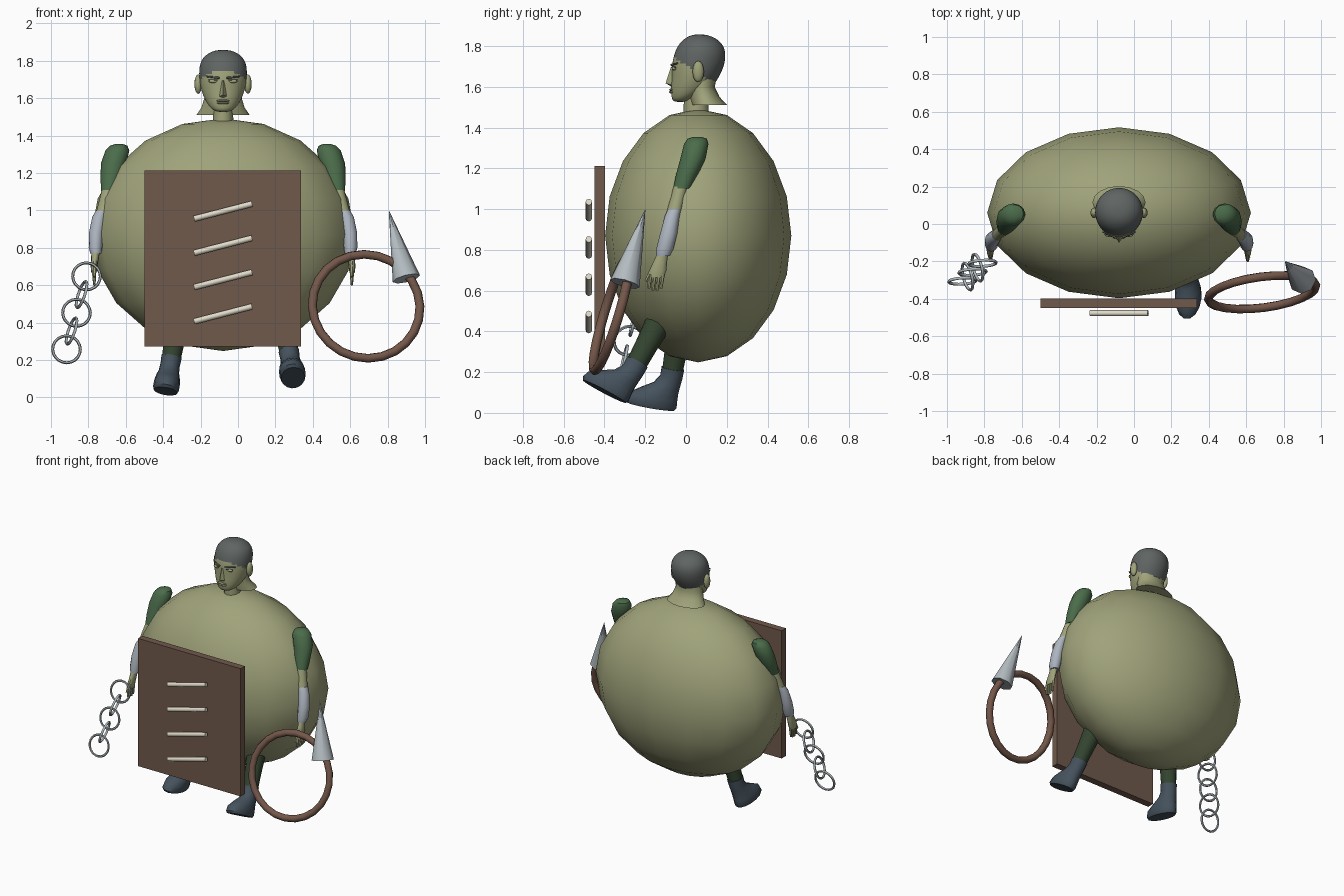
import bpy, bmesh, math
from mathutils import Vector, Matrix

if "Cube" in bpy.data.objects:
    bpy.data.objects.remove(bpy.data.objects["Cube"])

CX = -0.08  # centre line of the figure


def material(name, r, g, b):
    m = bpy.data.materials.new(name)
    m.use_nodes = True
    m.diffuse_color = (r, g, b, 1)
    m.node_tree.nodes["Principled BSDF"].inputs["Base Color"].default_value = (r, g, b, 1)
    return m


SKIN = material("olive skin", .35, .365, .195)
HAIR = material("grey hair", .115, .13, .125)
WOOD = material("brown wood", .16, .1, .072)
LEATHER = material("brown leather", .175, .095, .068)
BONE = material("pale bone", .74, .7, .58)
SLEEVE = material("green sleeve", .07, .15, .07)
CUFF = material("pale grey cuff", .42, .46, .52)
CLOTH = material("dark green cloth", .035, .06, .03)
BOOT = material("slate boot", .06, .085, .11)
STEEL = material("steel", .45, .5, .53)


def finish(name, bm, mat, matrix=None, angle=40):
    if matrix is not None:
        bm.transform(matrix)
    bmesh.ops.recalc_face_normals(bm, faces=bm.faces)
    mesh = bpy.data.meshes.new(name)
    bm.to_mesh(mesh)
    bm.free()
    mesh.materials.append(mat)
    ob = bpy.data.objects.new(name, mesh)
    bpy.context.collection.objects.link(ob)
    bpy.ops.object.select_all(action='DESELECT')
    ob.select_set(True)
    bpy.context.view_layer.objects.active = ob
    bpy.ops.object.shade_smooth_by_angle(angle=math.radians(angle))
    return ob


def loft(name, rings, mat, sides=12, matrix=None, angle=40):
    """Stack of level ellipses (x, y, z, rx, ry), capped at both ends."""
    bm = bmesh.new()
    loops = []
    for x, y, z, rx, ry in rings:
        loops.append([bm.verts.new((x + rx * math.cos(a), y + ry * math.sin(a), z))
                      for a in (math.tau * i / sides for i in range(sides))])
    for low, high in zip(loops, loops[1:]):
        for i in range(sides):
            j = (i + 1) % sides
            bm.faces.new((low[i], low[j], high[j], high[i]))
    bm.faces.new(loops[0])
    bm.faces.new(loops[-1])
    return finish(name, bm, mat, matrix, angle)


def limb(name, a, b, ra, rb, mat, sides=8, angle=50):
    """Tapered cylinder from a to b."""
    a, b = Vector(a), Vector(b)
    d = b - a
    m = Matrix.Translation(a) @ d.to_track_quat('Z', 'Y').to_matrix().to_4x4()
    return loft(name, [(0, 0, 0, ra, ra), (0, 0, d.length, rb, rb)], mat, sides, m, angle)


def ball(name, centre, size, mat, segs=12, rings=8, angle=60):
    bm = bmesh.new()
    bmesh.ops.create_uvsphere(bm, u_segments=segs, v_segments=rings, radius=1)
    m = Matrix.Translation(centre) @ Matrix.Diagonal((*size, 1))
    return finish(name, bm, mat, m, angle)


def torus(name, centre, normal, major, minor, mat, segs=24, sides=8):
    bm = bmesh.new()
    rows = []
    for i in range(segs):
        a = math.tau * i / segs
        rows.append([])
        for k in range(sides):
            b = math.tau * k / sides
            r = major + minor * math.cos(b)
            rows[-1].append(bm.verts.new((r * math.cos(a), r * math.sin(a), minor * math.sin(b))))
    for i in range(segs):
        n = rows[(i + 1) % segs]
        for k in range(sides):
            j = (k + 1) % sides
            bm.faces.new((rows[i][k], n[k], n[j], rows[i][j]))
    q = Vector(normal).to_track_quat('Z', 'Y')
    return finish(name, bm, mat, Matrix.Translation(centre) @ q.to_matrix().to_4x4(), 60)


def hull(name, points, mat):
    bm = bmesh.new()
    for p in points:
        bm.verts.new(p)
    bmesh.ops.convex_hull(bm, input=bm.verts)
    return finish(name, bm, mat, angle=50)


# Round body
ball("body", (CX, .06, .87), (.705, .457, .622), SKIN, 16, 10)

# Head: z, front y, back y, half width
skull = [(1.525, -.06, 0, .035), (1.545, -.073, .05, .068), (1.59, -.077, .13, .1),
         (1.65, -.072, .165, .122), (1.7, -.074, .19, .13), (1.76, -.062, .2, .132),
         (1.81, -.04, .185, .118), (1.845, .0, .14, .075), (1.858, .04, .09, .03)]
head = loft("head", [(CX, (f + b) / 2, z, w, (b - f) / 2) for z, f, b, w in skull], SKIN, 16)
head.modifiers.new("smooth", 'SUBSURF').levels = 2
bpy.ops.object.modifier_apply(modifier="smooth")
head.data.materials.append(HAIR)
for p in head.data.polygons:
    p.material_index = int(p.center.z > 1.705 - .65 * p.center.y)

# Neck and the flared nape
loft("neck", [(CX, .05, 1.44, .056, .062), (CX, .05, 1.6, .052, .06)], SKIN)
loft("nape", [(CX, .115, 1.51, .142, .088), (CX, .09, 1.55, .115, .075),
              (CX, .075, 1.6, .1, .066), (CX, .08, 1.67, .105, .075)], SKIN, 16)

# Face
hull("nose", [(CX, -.075, 1.695), (CX, -.1, 1.618), (CX, -.07, 1.6), (CX - .025, -.062, 1.607),
              (CX + .025, -.062, 1.607), (CX - .014, -.055, 1.695), (CX + .014, -.055, 1.695)], SKIN)
for z in (1.574, 1.586):
    ball("lip", (CX, -.07, z), (.034, .013, .007), SKIN)
for s, side in ((-1, "right"), (1, "left")):
    ball(side + "_ear", (CX + s * .133, .06, 1.675), (.02, .028, .052), SKIN)
    limb(side + "_brow", (CX + s * .02, -.071, 1.708), (CX + s * .088, -.042, 1.716), .006, .004, HAIR)
    ball(side + "_eye", (CX + s * .052, -.058, 1.69), (.025, .011, .009), SKIN)
    limb(side + "_eyelash", (CX + s * .03, -.07, 1.696), (CX + s * .076, -.052, 1.696), .003, .003, HAIR)

# Arms, mirrored about the centre line
for s, side in ((-1, "right"), (1, "left")):
    def at(rows):
        return [(CX + s * x, y, z, rx, ry) for x, y, z, rx, ry in rows]
    loft(side + "_upper_arm", at([
        (.61, -.02, 1.1, .042, .043), (.6, .005, 1.17, .055, .054), (.585, .035, 1.25, .068, .062),
        (.565, .05, 1.32, .064, .06), (.558, .055, 1.345, .047, .048), (.555, .055, 1.355, .02, .02)]), SLEEVE)
    loft(side + "_elbow", at([(.64, -.055, 1.0, .036, .036), (.612, -.025, 1.11, .036, .036)]), SKIN)
    loft(side + "_forearm", at([
        (.68, -.112, .77, .03, .034), (.682, -.105, .8, .036, .042), (.678, -.085, .88, .039, .042),
        (.662, -.068, .965, .037, .036), (.645, -.055, 1.0, .034, .034)]), CUFF)
    loft(side + "_hand", at([
        (.69, -.145, .665, .014, .036), (.69, -.138, .7, .018, .042), (.685, -.127, .74, .02, .034),
        (.68, -.112, .79, .024, .026)]), SKIN)
    for i in range(4):
        y = -.115 - .02 * i
        limb(side + "_finger", (CX + s * .69, y, .68), (CX + s * .688, y - .008, .595 + .01 * abs(i - 1.5)),
             .012, .007, SKIN, 6)
    limb(side + "_thumb", (CX + s * .685, -.155, .725), (CX + s * .688, -.197, .645), .014, .008, SKIN, 6)

# Legs and boots, each posed by its pitch and roll
for side, place, pitch, roll in (("right", (-.39, -.1, .02), -10, 10), ("left", (.3, -.335, .07), -28, -9)):
    pose = (Matrix.Translation(place) @ Matrix.Rotation(math.radians(roll), 4, 'Y')
            @ Matrix.Rotation(math.radians(pitch), 4, 'X'))
    loft(side + "_boot", [(0, -.075, 0, .064, .12), (0, -.075, .015, .07, .13), (0, -.07, .05, .07, .122),
                          (0, -.045, .085, .064, .095), (0, -.015, .12, .055, .067),
                          (0, 0, .16, .052, .056), (0, 0, .205, .055, .057)], BOOT, 14, pose)
    loft(side + "_leg", [(0, 0, .18, .05, .05), (0, 0, .3, .056, .056), (0, 0, .42, .065, .065)],
         CLOTH, 12, pose)

# Door-like board with four slanted handles
bm = bmesh.new()
bmesh.ops.create_cube(bm, size=1)
finish("board", bm, WOOD, Matrix.Translation((-.082, -.423, .742)) @ Matrix.Diagonal((.835, .05, .94, 1)))
for i in range(4):
    z = .995 - .183 * i
    limb("handle", (CX - .155, -.477, z - .04), (CX + .155, -.477, z + .04), .016, .016, BONE)

# Coiled hoop with a pointed tip
torus("hoop", (.685, -.365, .487), (-.13, 1, -.3), .29, .024, LEATHER)
limb("spike", (.9, -.3, .635), (.807, -.2, .998), .075, .001, STEEL, 8, 50)

# Chain with links turned alternately
start, end = Vector((-.81, -.21, .647)), Vector((-.917, -.305, .257))
along = (end - start).normalized()
facing = along.cross(Vector((1, 0, -.25))).normalized()
for i in range(5):
    normal = along.cross(facing) if i % 2 else facing
    normal = normal + .25 * facing if i % 2 else normal
    torus("chain_link", start.lerp(end, i / 4), normal, .074, .008, STEEL, 20, 6)
